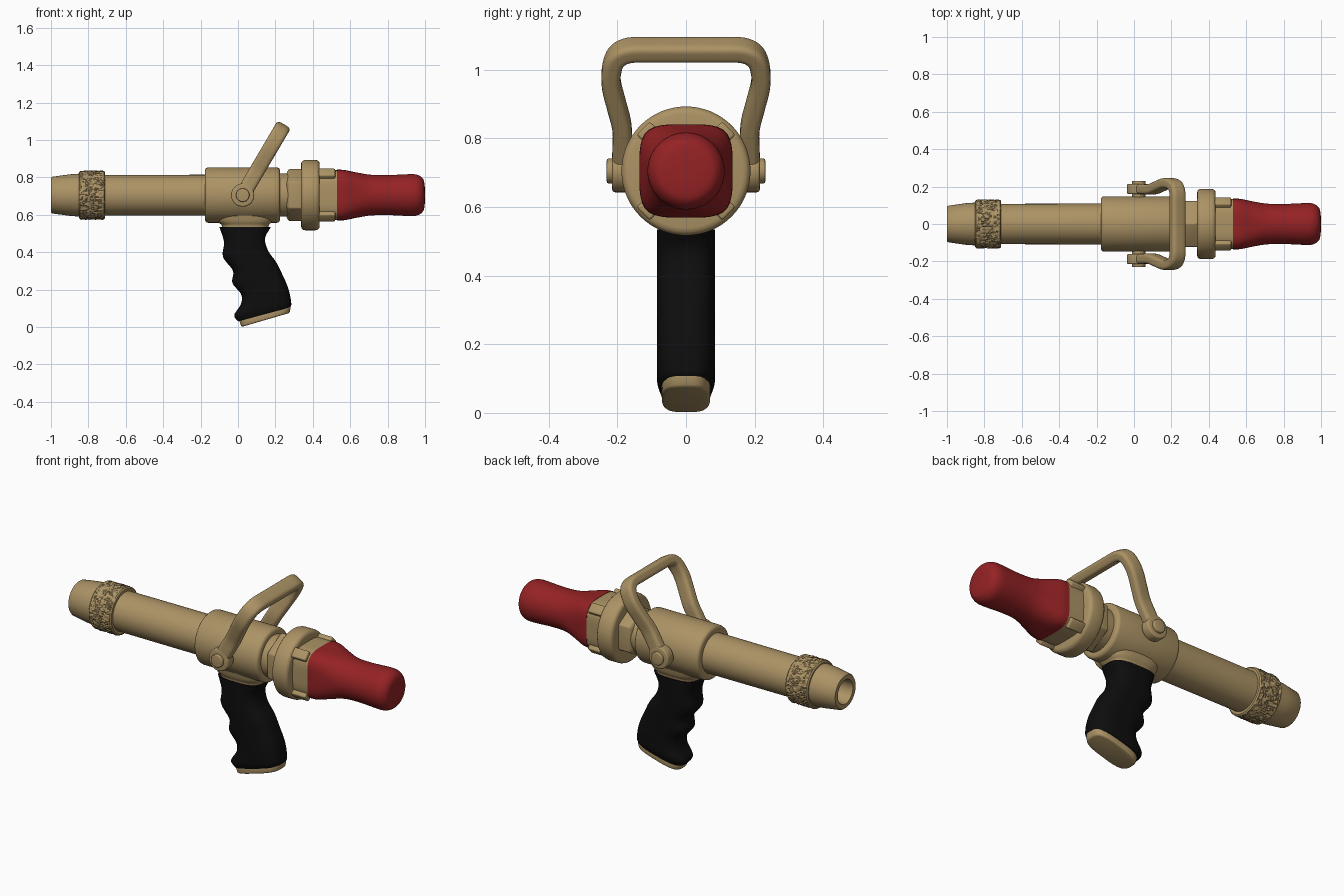
import bpy, bmesh, math, random
from mathutils import Vector, Matrix

if "Cube" in bpy.data.objects:
    bpy.data.objects.remove(bpy.data.objects["Cube"])

random.seed(3)
AXIS_Z = 0.705


def material(name, rgb):
    m = bpy.data.materials.new(name)
    m.diffuse_color = (*rgb, 1)
    m.use_nodes = True
    m.node_tree.nodes["Principled BSDF"].inputs["Base Color"].default_value = m.diffuse_color
    return m


TAN = material("tan metal", (0.41, 0.29, 0.13))
RED = material("red rubber", (0.30, 0.016, 0.018))
BLACK = material("black grip", (0.004, 0.004, 0.004))


def finish(name, bm, mat, bevel=0.0, smooth=35):
    bmesh.ops.recalc_face_normals(bm, faces=bm.faces)
    if bevel:
        sharp = [e for e in bm.edges if len(e.link_faces) == 2 and e.calc_face_angle(0) > math.radians(28)]
        bmesh.ops.bevel(bm, geom=sharp, offset=bevel, segments=3, profile=0.5,
                        affect='EDGES', clamp_overlap=True)
    me = bpy.data.meshes.new(name)
    bm.to_mesh(me)
    bm.free()
    me.materials.append(mat)
    ob = bpy.data.objects.new(name, me)
    bpy.context.collection.objects.link(ob)
    bpy.ops.object.select_all(action='DESELECT')
    ob.select_set(True)
    bpy.context.view_layer.objects.active = ob
    bpy.ops.object.shade_smooth_by_angle(angle=math.radians(smooth))
    return ob


def loft(name, rings, mat, **kw):
    """Skin a list of equal-length point rings and cap both ends."""
    bm = bmesh.new()
    rows = [[bm.verts.new(p) for p in r] for r in rings]
    n = len(rows[0])
    for a, b in zip(rows, rows[1:]):
        for i in range(n):
            j = (i + 1) % n
            bm.faces.new((a[i], a[j], b[j], b[i]))
    bm.faces.new(rows[0])
    bm.faces.new(rows[-1])
    return finish(name, bm, mat, **kw)


def lathe(name, profile, mat=TAN, seg=64, **kw):
    """Revolve (x, radius) points about the barrel axis."""
    rings = [[(x, r * math.sin(t), AXIS_Z + r * math.cos(t))
              for t in (2 * math.pi * i / seg for i in range(seg))] for x, r in profile]
    return loft(name, rings, mat, **kw)


def squircle(a, b, n, seg=56):
    """Rounded-rectangle outline with half sizes a, b."""
    pts = []
    for i in range(seg):
        t = 2 * math.pi * (i + 0.5) / seg
        c, s = math.cos(t), math.sin(t)
        k = (abs(c) ** n + abs(s) ** n) ** (-1 / n)
        pts.append((a * c * k, b * s * k))
    return pts


def spline(pts, steps):
    """Catmull-Rom through tuples of any size."""
    P = [Vector(p) for p in pts]
    P = [2 * P[0] - P[1]] + P + [2 * P[-1] - P[-2]]
    out = []
    for i in range(1, len(P) - 2):
        a, b, c, d = P[i - 1:i + 3]
        for s in range(steps):
            t = s / steps
            out.append(0.5 * (2 * b + (c - a) * t + (2 * a - 5 * b + 4 * c - d) * t * t
                              + (3 * b - a - 3 * c + d) * t ** 3))
    return out + [P[-2]]


def cylinder_y(name, x, z, r, y0, y1, bevel):
    rings = [[(x + r * math.cos(t), y, z + r * math.sin(t))
              for t in (2 * math.pi * i / 40 for i in range(40))] for y in (y0, y1)]
    return loft(name, rings, TAN, bevel=bevel)


# Barrel, hollow tip and main body
lathe("barrel", [(-0.74, 0.108), (-0.15, 0.109)])
lathe("barrel_tip", [(-0.70, 0.062), (-0.985, 0.062), (-1.0, 0.068), (-1.0, 0.092), (-0.992, 0.098),
                     (-0.90, 0.111), (-0.83, 0.116)])
lathe("main_body", [(-0.177, 0.10), (-0.177, 0.148), (0.225, 0.148), (0.225, 0.10)], bevel=0.018)
lathe("neck", [(0.20, 0.115), (0.36, 0.115)])

# Knurled collar: a fine random roughness between two plain rims
SEG = 150
collar = []
for x, r, rough in ([(-0.85, 0.10, 0), (-0.85, 0.122, 0), (-0.844, 0.129, 0)]
                    + [(-0.838 + 0.0077 * k, 0.129, 0.005) for k in range(16)]
                    + [(-0.716, 0.129, 0), (-0.71, 0.122, 0), (-0.71, 0.10, 0)]):
    ring = []
    for i in range(SEG):
        t = 2 * math.pi * i / SEG
        rr = r + rough * random.uniform(-1, 0.7)
        ring.append((x, rr * math.sin(t), AXIS_Z + rr * math.cos(t)))
    collar.append(ring)
loft("knurled_collar", collar, TAN)

# Hex nut, flange ring and squared socket
lathe("hex_nut", [(0.26, 0.122), (0.272, 0.141), (0.35, 0.141)], seg=6, bevel=0.006)
lathe("flange_ring", [(0.337, 0.10), (0.337, 0.188), (0.437, 0.188), (0.437, 0.10)], bevel=0.022)


def squared_ring(x, a, n):
    return [(x, p, AXIS_Z + q) for p, q in squircle(a, a, n)]


loft("socket", [squared_ring(x, 0.134, 4) for x in (0.42, 0.531)], TAN)

# Four lugs around the socket
for k in range(4):
    bm = bmesh.new()
    bmesh.ops.create_cube(bm, size=1)
    bmesh.ops.transform(bm, verts=bm.verts, matrix=Matrix.Translation((0, 0, AXIS_Z))
                        @ Matrix.Rotation(math.radians(45 + 90 * k), 4, 'X')
                        @ Matrix.Translation((0.47, 0, 0.146))
                        @ Matrix.Diagonal((0.10, 0.055, 0.062, 1)))
    finish(f"lug_{k + 1}", bm, TAN, bevel=0.008)

# Red cap: squared at its base, round at the nose (x, half size, squareness)
cap = spline([(0.53, 0.136, 4), (0.57, 0.134, 3.7), (0.64, 0.120, 2.7), (0.71, 0.109, 2.1),
              (0.80, 0.107, 2), (0.89, 0.111, 2), (0.94, 0.112, 2), (0.968, 0.105, 2),
              (0.987, 0.090, 2), (0.995, 0.072, 2), (0.999, 0.04, 2), (1.0, 0.004, 2)], 4)
loft("red_cap", [squared_ring(*c) for c in cap], RED)


# Pistol grip: rings between front-edge and back-edge points (x, z, x, z, half width)
def grip_ring(v, n):
    lo, hi = Vector((v[0], 0, v[1])), Vector((v[2], 0, v[3]))
    mid, half = (lo + hi) / 2, (hi - lo) / 2
    return [mid + half * p + Vector((0, q, 0)) for p, q in squircle(1, v[4], n)]


grip = spline([(-0.10, 0.535, 0.176, 0.535, 0.085), (-0.075, 0.455, 0.145, 0.475, 0.085),
               (-0.08, 0.375, 0.16, 0.41, 0.085), (-0.027, 0.30, 0.205, 0.345, 0.085),
               (-0.03, 0.235, 0.235, 0.285, 0.085), (0.016, 0.176, 0.262, 0.225, 0.085),
               (0.016, 0.123, 0.277, 0.175, 0.085), (-0.02, 0.064, 0.285, 0.125, 0.084),
               (0.0, 0.03, 0.28, 0.105, 0.075)], 6)
loft("grip", [grip_ring(v, 3) for v in grip], BLACK, smooth=50)
loft("grip_end_plate", [grip_ring(v, 3.2) for v in ((0.006, 0.036, 0.283, 0.112, 0.072),
                                                   (0.018, 0.0, 0.276, 0.075, 0.070))], TAN, bevel=0.008)
# Flared mount joining grip to body
mount = spline([(-0.085, 0.528, 0.162, 0.528, 0.08), (-0.088, 0.545, 0.165, 0.545, 0.082),
                (-0.11, 0.565, 0.185, 0.565, 0.092), (-0.13, 0.60, 0.20, 0.60, 0.10)], 4)
loft("grip_mount", [grip_ring(v, 3) for v in mount], TAN)

# Bail handle: a rounded-bar sweep in a plane leaning toward the cap
lean = math.radians(59.5)
U = Vector((math.cos(lean), 0, math.sin(lean)))
N = Vector((-math.sin(lean), 0, math.cos(lean)))
PIVOT = Vector((0.025, 0, AXIS_Z))
half = [(0.188, 0.0), (0.186, 0.08), (0.187, 0.15), (0.202, 0.22), (0.217, 0.29), (0.217, 0.34),
        (0.203, 0.385), (0.165, 0.408), (0.09, 0.410)]
path = spline([(y, u, 0) for y, u in half] + [(0, 0.410, 0)]
              + [(-y, u, 0) for y, u in reversed(half)], 5)
rings = []
for i, p in enumerate(path):
    d = (path[min(i + 1, len(path) - 1)] - path[max(i - 1, 0)]).normalized()
    side = Vector((-d.y, d.x, 0))
    ring = []
    for a, b in squircle(0.041, 0.028, 4, 32):
        q = p + side * b
        ring.append(PIVOT + U * q.y + N * a + Vector((0, q.x, 0)))
    rings.append(ring)
loft("bail_handle", rings, TAN, smooth=45)

# Pivot pads and pins on both sides
for side, s in (("front", -1), ("back", 1)):
    cylinder_y(f"{side}_pivot_pad", PIVOT.x, AXIS_Z, 0.062, s * 0.16, s * 0.215, 0.008)
    cylinder_y(f"{side}_pivot_pin", PIVOT.x, AXIS_Z, 0.036, s * 0.12, s * 0.231, 0.005)
